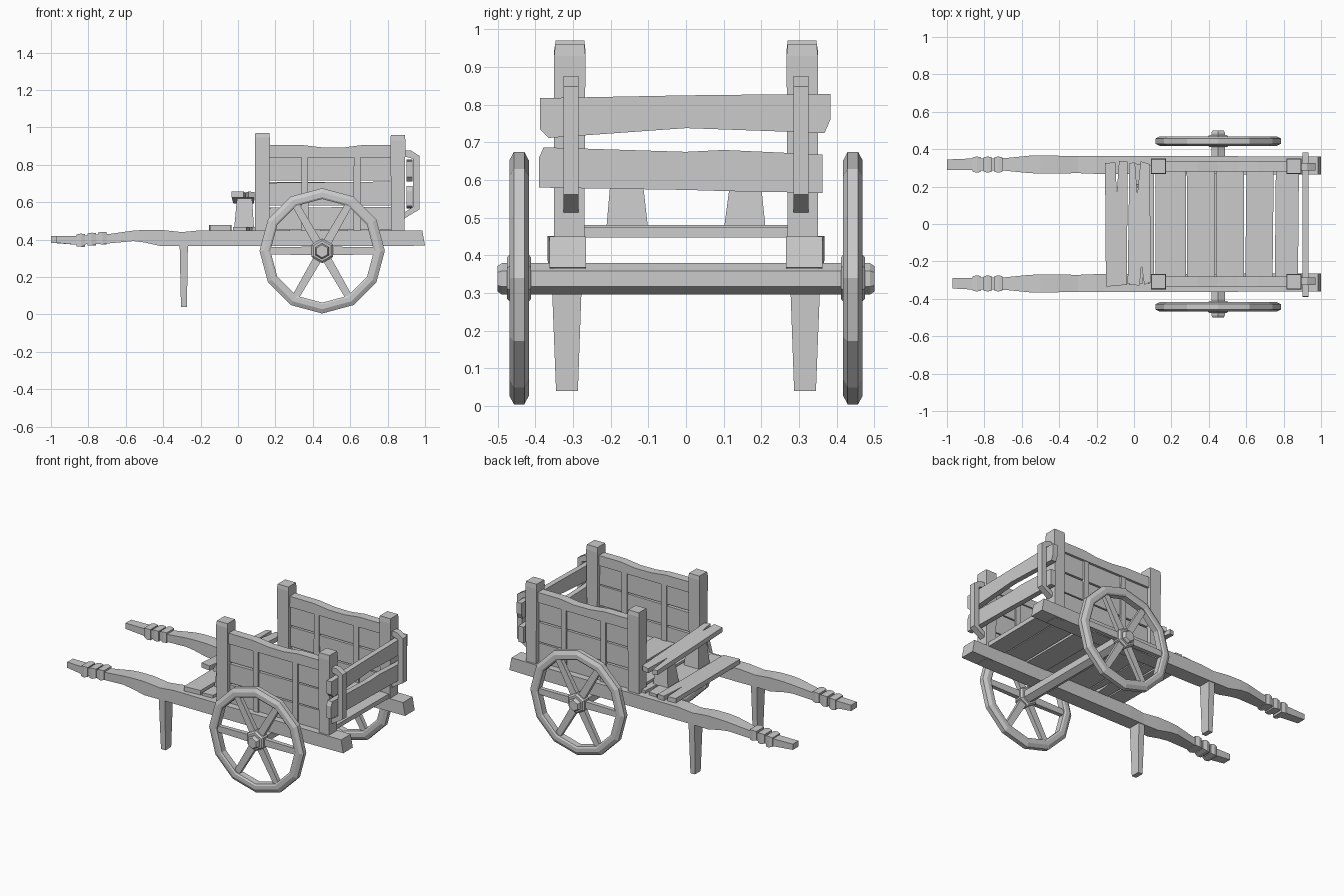
import bpy, bmesh, math, random
from mathutils import Vector

random.seed(4)


def loft(name, sections, closed=False):
    """Skin matching rings of points; cap both ends unless closed."""
    bm = bmesh.new()
    rings = [[bm.verts.new(p) for p in s] for s in sections]
    n = len(rings[0])
    pairs = list(zip(rings, rings[1:]))
    if closed:
        pairs.append((rings[-1], rings[0]))
    else:
        bm.faces.new(rings[0])
        bm.faces.new(rings[-1])
    for a, b in pairs:
        for i in range(n):
            j = (i + 1) % n
            bm.faces.new((a[i], a[j], b[j], b[i]))
    bmesh.ops.recalc_face_normals(bm, faces=bm.faces)
    me = bpy.data.meshes.new(name)
    bm.to_mesh(me)
    bm.free()
    ob = bpy.data.objects.new(name, me)
    bpy.context.collection.objects.link(ob)
    return ob


def along_x(name, secs):
    """secs: (x, y0, y1, z0, z1)"""
    return loft(name, [[(x, a, c), (x, b, c), (x, b, d), (x, a, d)] for x, a, b, c, d in secs])


def along_y(name, secs):
    """secs: (y, x0, x1, z0, z1)"""
    return loft(name, [[(a, y, c), (b, y, c), (b, y, d), (a, y, d)] for y, a, b, c, d in secs])


def along_z(name, secs):
    """secs: (z, x0, x1, y0, y1)"""
    return loft(name, [[(a, c, z), (b, c, z), (b, d, z), (a, d, z)] for z, a, b, c, d in secs])


def slab(name, outline, z0, z1):
    return loft(name, [[(x, y, z) for x, y in outline] for z in (z0, z1)])


def prism_y(name, outline, y0, y1):
    return loft(name, [[(x, y, z) for x, z in outline] for y in (y0, y1)])


def ngon(r, n, cx, cz, y, start=90):
    return [(cx + r * math.cos(math.radians(start + 360 * i / n)), y,
             cz + r * math.sin(math.radians(start + 360 * i / n))) for i in range(n)]


CX, CZ = 0.45, 0.34

# axle with chamfered ends
loft("axle", [ngon(r, 6, CX, CZ - 0.002, y) for y, r in
              ((-0.5, 0.034), (-0.488, 0.042), (0.488, 0.042), (0.5, 0.034))])

for s, side in ((-1, "right"), (1, "left")):
    wy = s * 0.443

    # wheel: bevelled twelve-sided rim, hub, six spokes
    rim = ((0.277, -0.02), (0.287, -0.026), (0.312, -0.026), (0.335, -0.014),
           (0.335, 0.014), (0.312, 0.026), (0.287, 0.026), (0.277, 0.02))
    loft(side + "_wheel_rim",
         [ngon(r, 12, CX, CZ, wy + dy) for r, dy in rim], closed=True)
    loft(side + "_wheel_hub", [ngon(r, 6, CX, CZ, wy + dy) for dy, r in
                               ((-0.032, 0.055), (-0.022, 0.066), (0.022, 0.066), (0.032, 0.055))])
    for k in range(6):
        spoke = along_x(side + "_wheel_spoke",
                        [(0.04, -0.015, 0.015, -0.023, 0.023), (0.285, -0.013, 0.013, -0.019, 0.019)])
        spoke.location = (CX, wy, CZ)
        spoke.rotation_euler = (0, math.radians(60 * k), 0)

    # long shaft tapering to a handle
    hx = -1.0 if s > 0 else -0.97
    shaft = ((hx, 0.288, 0.345, 0.383, 0.42), (-0.87, 0.288, 0.35, 0.373, 0.42),
             (-0.69, 0.285, 0.352, 0.38, 0.43), (-0.56, 0.272, 0.365, 0.392, 0.448),
             (-0.5, 0.27, 0.367, 0.385, 0.452), (-0.41, 0.27, 0.365, 0.365, 0.452),
             (-0.3, 0.272, 0.363, 0.365, 0.44), (-0.2, 0.268, 0.363, 0.365, 0.45),
             (0.78, 0.265, 0.362, 0.365, 0.45))
    sh = along_x(side + "_shaft", [(x, s * a, s * b, c, d) for x, a, b, c, d in shaft]
                 + [(0.985, s * 0.265, s * 0.362, 0.368, 0.45)])
    for v in sh.data.vertices:
        if v.co.x > 0.9 and v.co.z < 0.4:
            v.co.x = 1.0

    # three grip wraps
    for i, x in enumerate((-0.84, -0.782, -0.725)):
        t = random.uniform(-0.006, 0.006)
        along_x(side + "_grip_wrap", [
            (x - 0.023, s * 0.28, s * 0.356, 0.366 + 0.006 * i + t, 0.428 + 0.005 * i),
            (x, s * 0.274, s * 0.361, 0.362 + 0.006 * i, 0.432 + 0.005 * i),
            (x + 0.023, s * 0.28, s * 0.356, 0.366 + 0.006 * i - t, 0.43 + 0.005 * i)])

    # prop leg
    along_z(side + "_prop_leg", [(0.04, -0.305, -0.273, s * 0.287, s * 0.345),
                                 (0.375, -0.312, -0.268, s * 0.275, s * 0.358)])

    # corner posts
    along_z(side + "_front_post", [(0.4, 0.092, 0.168, s * 0.27, s * 0.347),
                                   (0.945, 0.09, 0.17, s * 0.267, s * 0.35),
                                   (0.97, 0.093, 0.168, s * 0.27, s * 0.346)])
    along_z(side + "_rear_post", [(0.365, 0.82, 0.89, s * 0.27, s * 0.35),
                                  (0.93, 0.815, 0.895, s * 0.267, s * 0.35),
                                  (0.96, 0.817, 0.892, s * 0.27, s * 0.347)])

    # side wall planks, top rail and battens
    for z0, z1 in ((0.452, 0.573), (0.582, 0.707), (0.717, 0.845)):
        e = random.uniform(-0.004, 0.004)
        along_x(side + "_wall_plank", [(0.16, s * 0.292, s * 0.322, z0, z1 + e),
                                       (0.825, s * 0.292, s * 0.322, z0, z1 - e)])
    prism_y(side + "_wall_top_rail",
            [(0.16, 0.838), (0.825, 0.84), (0.825, 0.905), (0.66, 0.905), (0.56, 0.892),
             (0.45, 0.893), (0.34, 0.906), (0.16, 0.907)], s * 0.282, s * 0.337)
    for x in (0.357, 0.637):
        along_z(side + "_wall_batten", [(0.45, x - 0.019, x + 0.019, s * 0.284, s * 0.332),
                                        (0.85, x - 0.018, x + 0.018, s * 0.284, s * 0.332)])

    # bracket holding the tailgate boards
    prism_y(side + "_tailgate_bracket",
            [(0.89, 0.876), (0.925, 0.876), (0.97, 0.848), (0.97, 0.562), (0.89, 0.513),
             (0.89, 0.545), (0.936, 0.575), (0.936, 0.832), (0.89, 0.845)],
            s * 0.285, s * 0.325)

    # seat support
    loft(side + "_seat_support", [
        [(x, s * y, z) for x, y in ((a, c), (b, c), (b, d), (a, d))]
        for z, a, b, c, d in ((0.465, -0.02, 0.085, 0.1, 0.212),
                              (0.6 if s > 0 else 0.625, -0.005, 0.075, 0.118, 0.198))])

# tailgate boards, slightly warped
for name, pts in (("upper_tailgate_board", ((-0.388, 0.818, 0.735), (-0.365, 0.818, 0.712), (0.0, 0.825, 0.738),
                                            (0.368, 0.829, 0.725), (0.383, 0.829, 0.76))),
                  ("lower_tailgate_board", ((-0.39, 0.66, 0.58), (-0.378, 0.687, 0.58), (0.0, 0.675, 0.574),
                                            (0.1, 0.68, 0.571), (0.362, 0.668, 0.566)))):
    along_y(name, [(y, 0.9, 0.934, lo, hi) for y, hi, lo in pts])

# floor planks, each with a little taper and height change
edges = (0.112, 0.28, 0.435, 0.592, 0.75, 0.885)
for i, (a, b) in enumerate(zip(edges, edges[1:])):
    t = random.uniform(0.001, 0.01)
    z = 0.448 + 0.005 * (i % 2)
    slab("floor_plank", [(a + 0.003, -0.3), (b - t, -0.3), (b - 0.003, 0.3), (a + t, 0.3)], z, z + 0.028)

# split plank under the seat and the footboard
slab("split_floor_plank", [(-0.028, -0.325), (0.045, -0.32), (0.062, -0.1), (0.075, -0.32), (0.108, -0.31),
                           (0.106, 0.31), (0.065, 0.32), (0.05, 0.06), (0.04, 0.32), (-0.02, 0.325)],
     0.448, 0.468)
slab("footboard", [(-0.15, -0.335), (-0.038, -0.325), (-0.034, 0.335), (-0.08, 0.338), (-0.092, 0.17),
                   (-0.1, 0.33), (-0.155, 0.325)], 0.449, 0.479)

# seat board with split ends, tilted sideways
seat = slab("seat_board", [(-0.034, -0.32), (0.03, -0.33), (0.04, -0.22), (0.055, -0.325), (0.088, -0.31),
                           (0.086, 0.32), (0.035, 0.335), (0.018, 0.16), (0.005, 0.33), (-0.025, 0.325)],
            0.61, 0.64)
for v in seat.data.vertices:
    v.co.z -= 0.05 * v.co.y
